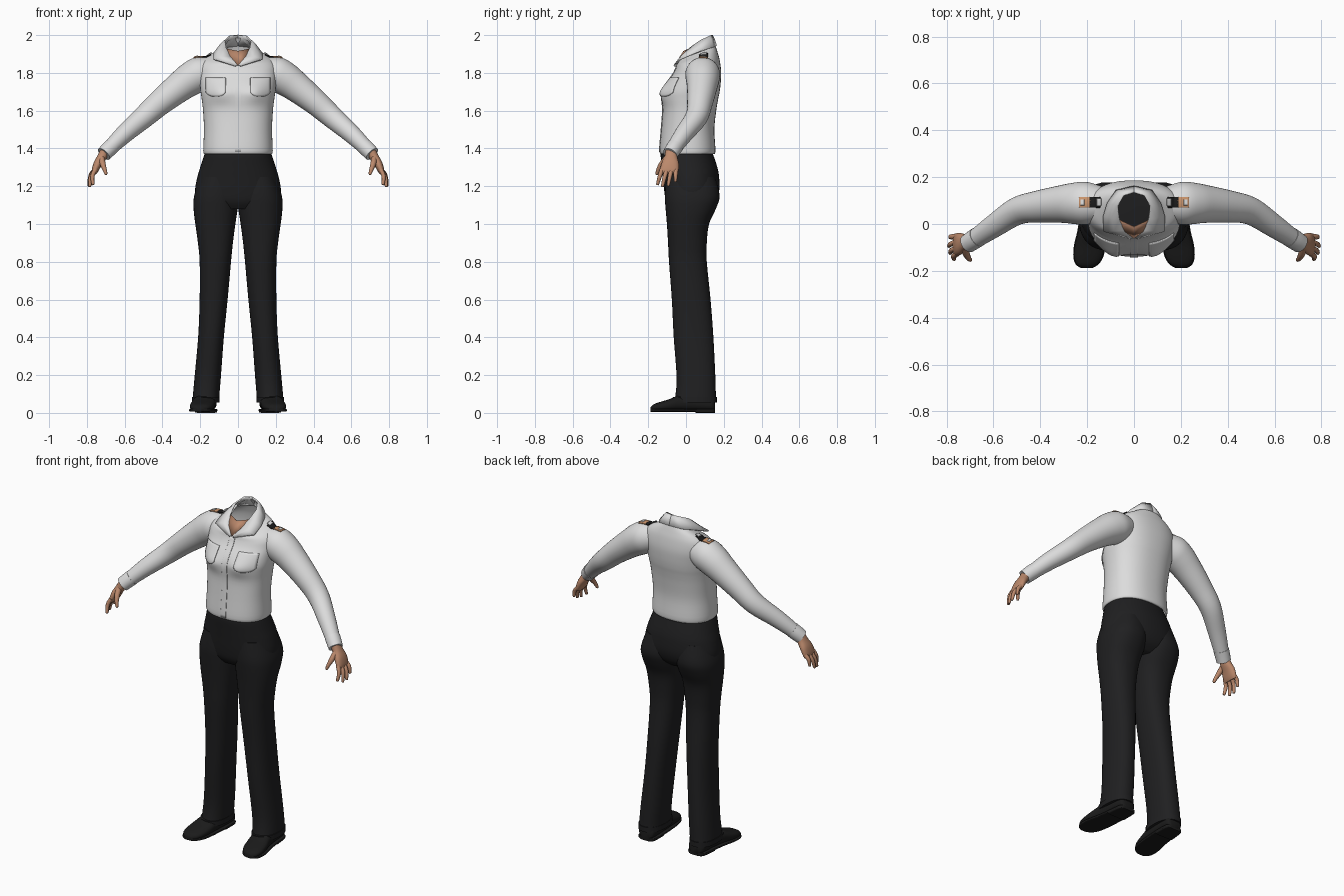
import bpy, bmesh, math
from mathutils import Vector as V
from mathutils.bvhtree import BVHTree

if "Cube" in bpy.data.objects:
    bpy.data.objects.remove(bpy.data.objects["Cube"])


def material(name, r, g, b):
    m = bpy.data.materials.new(name)
    m.use_nodes = True
    m.diffuse_color = (r, g, b, 1)
    m.node_tree.nodes["Principled BSDF"].inputs["Base Color"].default_value = (r, g, b, 1)
    return m


SHIRT = material("shirt white", .72, .72, .72)
CLOTH = material("trouser black", .014, .014, .015)
LEATHER = material("shoe black", .011, .011, .011)
SKIN = material("skin", .5, .25, .15)
BADGE = material("badge tan", .6, .3, .15)


def finish(name, bm, mat, mirror=False, thick=0, angle=50):
    bmesh.ops.recalc_face_normals(bm, faces=bm.faces)
    me = bpy.data.meshes.new(name)
    bm.to_mesh(me)
    bm.free()
    me.materials.append(mat)
    for p in me.polygons:
        p.use_smooth = True
    me.set_sharp_from_angle(angle=math.radians(angle))
    ob = bpy.data.objects.new(name, me)
    bpy.context.collection.objects.link(ob)
    if thick:
        mod = ob.modifiers.new("thickness", 'SOLIDIFY')
        mod.thickness, mod.offset = thick, 0
    if mirror:
        ob.modifiers.new("mirror", 'MIRROR')
    return ob


def spline(a, b, c, d, t):
    return .5 * (2 * b + (c - a) * t + (2 * a - 5 * b + 4 * c - d) * t * t
                 + (3 * b - a - 3 * c + d) * t ** 3)


def loft(name, rings, mat, n=36, steps=4, power=2, caps=(True, True), mirror=False, shape=None):
    """Skin smoothly interpolated rings, each given as (centre, half axis, half axis)."""
    full, last = [], len(rings) - 1
    for i in range(last):
        near = [rings[max(0, min(last, i + k))] for k in (-1, 0, 1, 2)]
        for s in range(steps):
            full.append([spline(*[r[j] for r in near], s / steps) for j in range(3)])
    full.append(rings[-1])
    bm, loops = bmesh.new(), []
    for c, ax, ay in full:
        loop = []
        for k in range(n):
            t = math.tau * k / n
            u, w = [math.copysign(abs(q) ** (2 / power), q) for q in (math.cos(t), math.sin(t))]
            p = c + ax * u + ay * w
            loop.append(bm.verts.new(shape(p) if shape else p))
        loops.append(loop)
    for a, b in zip(loops, loops[1:]):
        for k in range(n):
            bm.faces.new((a[k], a[k - 1], b[k - 1], b[k]))
    for use, loop in zip(caps, (loops[0], loops[-1])):
        if use:
            bm.faces.new(loop)
    return finish(name, bm, mat, mirror)


def slab(zf, zb, yf, yb, x0, x1):
    """Ring across the body; zf and zb are its front and back heights."""
    return (V(((x0 + x1) / 2, (yf + yb) / 2, (zf + zb) / 2)), V(((x1 - x0) / 2, 0, 0)),
            V((0, (yb - yf) / 2, (zb - zf) / 2)))


def tube(name, path, mat, **kw):
    """Round limb along (x, y, z, radius) points."""
    pts, rings = [V(p[:3]) for p in path], []
    for i, p in enumerate(path):
        d = (pts[min(i + 1, len(pts) - 1)] - pts[max(i - 1, 0)]).normalized()
        side = d.cross(V((0, 1, 0))).normalized()
        rings.append((pts[i], side * p[3], side.cross(d) * p[3]))
    return loft(name, rings, mat, mirror=True, **kw)


# Shirt body with bust
def bust(p):
    if p.y < 0:
        p.y -= .016 * math.exp(-((abs(p.x) - .09) / .05) ** 2 - ((p.z - 1.69) / .045) ** 2)
    return p


torso = [(1.37, 1.37, -.132, .145, .177), (1.39, 1.385, -.14, .156, .184),
         (1.5, 1.5, -.131, .15, .18), (1.6, 1.6, -.124, .16, .185),
         (1.66, 1.66, -.128, .17, .192), (1.7, 1.7, -.126, .178, .198),
         (1.745, 1.75, -.105, .184, .202), (1.79, 1.81, -.072, .186, .206),
         (1.82, 1.87, -.056, .178, .2), (1.84, 1.91, -.05, .167, .172),
         (1.85, 1.94, -.046, .157, .122), (1.86, 1.965, -.04, .147, .082),
         (1.87, 1.985, -.03, .137, .07)]
shirt = loft("shirt_body", [slab(*r[:4], -r[4], r[4]) for r in torso], SHIRT,
             n=56, power=2.3, caps=(False, False), shape=bust)

# Sleeves and cuffs
sleeves = tube("sleeves", [(.14, .085, 1.81, .075), (.2, .088, 1.795, .091), (.25, .088, 1.768, .089),
                           (.31, .085, 1.725, .08), (.41, .074, 1.645, .068), (.5, .055, 1.565, .059),
                           (.6, -.01, 1.478, .049), (.67, -.058, 1.41, .041),
                           (.705, -.08, 1.375, .037)], SHIRT)
tube("cuffs", [(.668, -.056, 1.412, .043), (.688, -.069, 1.393, .042), (.71, -.084, 1.37, .04)], SHIRT)

# Collar: strip from the neck edge to the flap edge
neck = [(0, .137, 2), (.045, .122, 1.994), (.07, .075, 1.97), (.062, .02, 1.93),
        (.038, -.025, 1.885), (.004, -.055, 1.84)]
flap = [(0, .16, 1.943), (.075, .143, 1.935), (.112, .09, 1.92), (.13, .035, 1.9),
        (.13, -.03, 1.872), (.012, -.062, 1.835)]
bm = bmesh.new()
cols = []
for a, b in zip(neck, flap):
    a, b = V(a), V(b)
    mid = (a + b) / 2 + V((0, 0, .006))
    cols.append([bm.verts.new(p) for p in (a, mid, b)])
for c, d in zip(cols, cols[1:]):
    for k in range(2):
        bm.faces.new((c[k], c[k + 1], d[k + 1], d[k]))
finish("collar", bm, SHIRT, mirror=True, thick=.008)

# Skin showing in the open collar
bm = bmesh.new()
fan = [bm.verts.new(p) for p in ((0, -.06, 1.84), (.04, -.03, 1.885), (.064, .018, 1.928),
                                 (0, -.012, 1.915))]
bm.faces.new((fan[0], fan[1], fan[3]))
bm.faces.new((fan[1], fan[2], fan[3]))
finish("chest_skin", bm, SKIN, mirror=True, thick=.004)

# Thin plates laid on the shirt
trees = [BVHTree.FromPolygons([v.co for v in o.data.vertices], [p.vertices[:] for p in o.data.polygons])
         for o in (shirt, sleeves)]


def patch(name, corner, a, b, ray, mat, lift=.003, thick=.005, mirror=True, n=10, trim=None):
    bm, grid = bmesh.new(), []
    ray = V(ray)
    for i in range(n + 1):
        row = []
        for j in range(n + 1):
            u, w = i / n, j / n
            if trim:
                w = trim(u, w)
            start = V(corner) + V(a) * u + V(b) * w - ray
            hits = [h for h in (t.ray_cast(start, ray) for t in trees) if h[0]]
            p = min(hits, key=lambda h: h[3])[0] if hits else start + ray
            row.append(bm.verts.new(p - ray * lift))
        grid.append(row)
    for r, s in zip(grid, grid[1:]):
        for j in range(n):
            bm.faces.new((r[j], r[j + 1], s[j + 1], s[j]))
    finish(name, bm, mat, mirror, thick)


def rounded(u, w):
    return w * (1 - .22 * abs(2 * u - 1) ** 3)


patch("breast_pockets", (.065, 0, 1.775), (.105, 0, 0), (0, 0, -.1), (0, 1, 0), SHIRT, trim=rounded)
patch("button_placket", (-.017, 0, 1.84), (.034, 0, 0), (0, 0, -.46), (0, 1, 0), SHIRT,
      lift=.001, thick=.004, mirror=False, n=24)
down = (0, 0, -1)
patch("shoulder_straps", (.145, .07, 2), (.045, 0, 0), (0, .045, 0), down, LEATHER)
patch("shoulder_badges", (.185, .07, 2), (.05, 0, 0), (0, .045, 0), down, BADGE)
patch("strap_emblems", (.14, .078, 2), (.018, 0, 0), (0, .03, 0), down, SHIRT, lift=.006)
patch("badge_emblems", (.212, .08, 2), (.016, 0, 0), (0, .024, 0), down, SHIRT, lift=.006)

# Trousers: hips and two flared legs
hips = [(1.385, -.122, .138, .168), (1.37, -.134, .143, .177), (1.3, -.128, .166, .2),
        (1.25, -.123, .175, .215), (1.18, -.116, .176, .227), (1.12, -.105, .155, .215),
        (1.08, -.08, .11, .15)]
loft("trouser_hips", [slab(z, z, f, b, -x, x) for z, f, b, x in hips], CLOTH, n=48, power=2.2)
legs = [(1.25, .005, .2, -.105, .155), (1.15, -.002, .232, -.112, .178), (1.08, .002, .235, -.108, .158),
        (1, .014, .226, -.101, .122), (.9, .027, .212, -.095, .11), (.8, .037, .203, -.09, .11),
        (.6, .055, .203, -.075, .13), (.4, .075, .211, -.065, .145), (.2, .09, .229, -.05, .155),
        (.1, .098, .238, -.055, .158), (.055, .1, .241, -.065, .161)]
loft("trouser_legs", [slab(z, z, f, b, i, o) for z, i, o, f, b in legs], CLOTH, power=2.3, mirror=True)
loft("trouser_hems", [slab(z, z, -.068, .163, .097, .243) for z in (.085, .07, .055)], CLOTH,
     power=2.3, mirror=True)

# Shoes with sole and heel, built from heel to toe
last = [(.153, .165, .03, .06), (.135, .166, .05, .085), (.05, .17, .056, .1), (-.03, .178, .06, .095),
        (-.09, .188, .064, .072), (-.14, .195, .06, .057), (-.172, .2, .045, .045), (-.188, .202, .02, .03)]


def shoe_rings(rows, low, height, wider):
    return [(V((x, y, low + height(h) / 2)), V((r + wider, 0, 0)), V((0, 0, height(h) / 2)))
            for y, x, r, h in rows]


loft("shoe_uppers", shoe_rings(last, .008, lambda h: h - .008, 0), LEATHER, power=2.4, mirror=True)
loft("shoe_soles", shoe_rings(last, .006, lambda h: .016, .004), LEATHER, power=5, mirror=True)
loft("shoe_heels", shoe_rings(last[:3], 0, lambda h: .02, .003), LEATHER, power=5, mirror=True)

# Hands
palm = [(.7, -.078, 1.395, .022, .03), (.72, -.08, 1.355, .022, .034), (.742, -.084, 1.32, .02, .046),
        (.757, -.088, 1.285, .016, .049), (.763, -.09, 1.268, .011, .045)]
loft("palms", [(V(p[:3]), V((p[3], 0, p[3] * .5)), V((0, p[4], 0))) for p in palm], SKIN,
     n=20, power=2.3, mirror=True)
fingers = {"index": (-.127, -.15, .768, 1.212), "middle": (-.102, -.124, .785, 1.202),
           "ring": (-.077, -.094, .79, 1.206), "little": (-.053, -.056, .785, 1.228)}
for name, (y0, y1, x, z) in fingers.items():
    base, tip = V((.755, y0, 1.288)), V((x, y1, z))
    bend = (base + tip) / 2 + V((.009, 0, .004))
    end = tip + (tip - bend).normalized() * .006
    tube(name + "_fingers", [(*base, .0125), (*bend, .011), (*tip, .008), (*end, .003)], SKIN, n=12)
tube("thumbs", [(.722, -.1, 1.35, .016), (.716, -.128, 1.318, .015), (.706, -.146, 1.288, .011),
                (.699, -.154, 1.266, .008), (.698, -.156, 1.26, .003)], SKIN, n=12)
